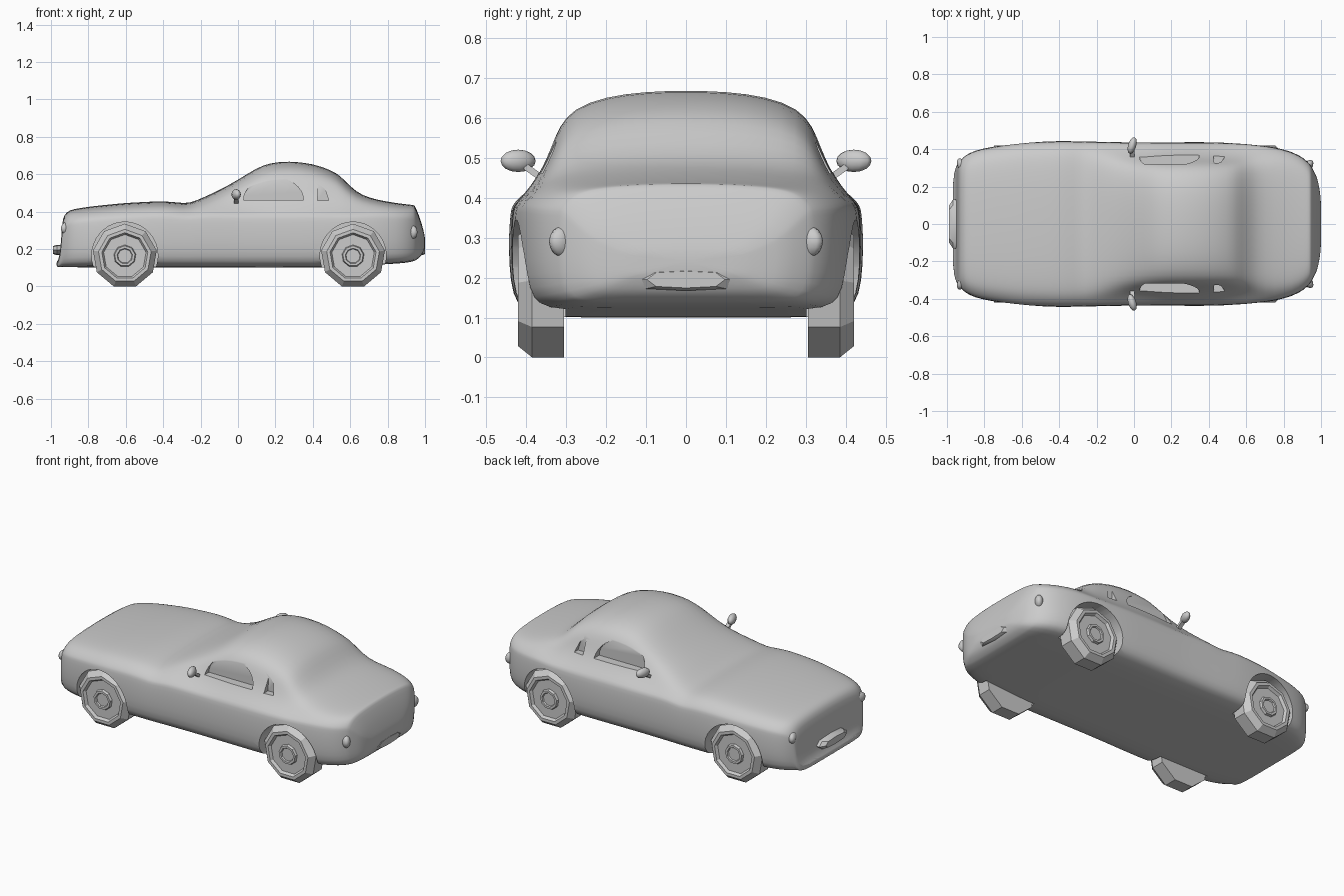
import bpy, bmesh, math
from mathutils import Matrix

if "Cube" in bpy.data.objects:
    bpy.data.objects.remove(bpy.data.objects["Cube"])


def lerp_keys(keys, x):
    if x <= keys[0][0]:
        return keys[0][1]
    for (x0, a), (x1, b) in zip(keys, keys[1:]):
        if x <= x1:
            return a + (b - a) * (x - x0) / (x1 - x0)
    return keys[-1][1]


def make(name, rings, smooth=True):
    """Loft closed rings of points, cap both ends."""
    bm = bmesh.new()
    vr = [[bm.verts.new(p) for p in r] for r in rings]
    n = len(vr[0])
    for a, b in zip(vr, vr[1:]):
        for i in range(n):
            j = (i + 1) % n
            bm.faces.new((a[i], a[j], b[j], b[i]))
    bm.faces.new(vr[0])
    bm.faces.new(vr[-1])
    bmesh.ops.recalc_face_normals(bm, faces=bm.faces)
    me = bpy.data.meshes.new(name)
    bm.to_mesh(me)
    bm.free()
    ob = bpy.data.objects.new(name, me)
    bpy.context.collection.objects.link(ob)
    if smooth:
        shade(ob)
    return ob


def shade(ob, angle=35):
    bpy.ops.object.select_all(action='DESELECT')
    ob.select_set(True)
    bpy.context.view_layer.objects.active = ob
    bpy.ops.object.shade_smooth_by_angle(angle=math.radians(angle))


def apply(ob, kind, **props):
    bpy.context.view_layer.objects.active = ob
    m = ob.modifiers.new(kind.title(), kind)
    for k, v in props.items():
        setattr(m, k, v)
    bpy.ops.object.modifier_apply(modifier=m.name)


def cut(ob, outline, y0, y1):
    """Cut a prism with an (x, z) outline from both sides of the body."""
    for s in (1, -1):
        c = make("cutter", [[(x, s * y, z) for x, z in outline] for y in (y0, y1)], False)
        c.hide_render = True
        apply(ob, 'BOOLEAN', object=c, operation='DIFFERENCE', solver='EXACT')
        bpy.data.objects.remove(c)


def arc(cx, cz, rx, rz, a0, a1, n):
    return [(cx + rx * math.cos(math.radians(a0 + (a1 - a0) * i / n)),
             cz + rz * math.sin(math.radians(a0 + (a1 - a0) * i / n))) for i in range(n + 1)]


# Body: half width, underside, top line and cabin blend along the length
WIDTH = [(-.972, .25), (-.95, .31), (-.935, .335), (-.9, .37), (-.83, .402), (-.6, .436), (-.4, .444),
         (0, .436), (.4, .438), (.6, .43), (.75, .412), (.86, .383), (.92, .345), (.96, .295),
         (.985, .23), (1, .13)]
BOTTOM = [(-.975, .103), (.5, .1), (.8, .12), (.9, .125), (.96, .142), (.985, .17), (1, .21)]
TOP = [(-.975, .13), (-.95, .15), (-.942, .34), (-.93, .385), (-.9, .41), (-.8, .427), (-.6, .447),
       (-.4, .457), (-.26, .443), (-.1, .515), (0, .57), (.1, .635), (.16, .66), (.27, .672),
       (.4, .658), (.5, .622), (.55, .59), (.6, .535), (.66, .487), (.75, .462), (.85, .445),
       (.945, .435), (.97, .375), (.99, .31), (1, .26)]
CABIN = [(-.28, 0), (-.1, .5), (.04, 1), (.52, 1), (.6, .75), (.68, .3), (.78, 0)]
LOWER = [(0, 0), (.4, 0), (.78, 0), (.92, .05), (.98, .2), (1, .5), (1, .8), (.99, 1)]
ROOF = [(.975, .05), (.885, .2), (.816, .37), (.77, .53), (.724, .7), (.644, .85), (.46, .95), (.23, .992), (0, 1)]
DECK = [(.98, .15), (.95, .35), (.9, .55), (.84, .7), (.76, .8), (.65, .88), (.46, .95), (.23, .99), (0, 1)]


def section(x):
    w, zb, zt, c = (lerp_keys(k, x) for k in (WIDTH, BOTTOM, TOP, CABIN))
    zs = min(.37, zb + .75 * (zt - zb))
    half = [(y * w, zb + f * (zs - zb)) for y, f in LOWER]
    for (y0, f0), (y1, f1) in zip(DECK, ROOF):
        half.append(((y0 + (y1 - y0) * c) * w, zs + (f0 + (f1 - f0) * c) * (zt - zs)))
    return [(x, y, z) for y, z in half] + [(x, -y, z) for y, z in half[-2:0:-1]]


stations = [-.972, -.95, -.942, -.93, -.9, -.85, -.78, -.69, -.6, -.5, -.4, -.32, -.26, -.18, -.1, 0, .1,
            .17, .27, .4, .5, .55, .6, .66, .75, .85, .91, .94, .947, .97, .985, .995, 1]
body = make("body", [section(x) for x in stations], False)
apply(body, 'SUBSURF', levels=1)

# Wheel arches and side window recesses
AXLES = (-.605, .615)
for x in AXLES:
    cut(body, arc(x, .165, .177, .18, 0, 350, 35), .302, .6)
cut(body, arc(.19, .462, .16, .122, 0, 180, 16), .317, .6)
cut(body, [(.425, .46), (.485, .46), (.465, .52), (.43, .55)], .325, .6)
shade(body)

# Nine-sided wheels
TYRE = [(.305, .173), (.385, .173), (.42, .143), (.42, .125), (.404, .115), (.404, .06), (.418, .055),
        (.418, .042), (.41, .038)]
for x, end in zip(AXLES, ("front", "rear")):
    for s, side in ((1, "left"), (-1, "right")):
        rings = []
        for y, r in TYRE:
            angs = [math.radians(20 + 40 * k) for k in range(9)]
            rings.append([(x + r * math.sin(a), s * y, .1626 - r * math.cos(a)) for a in angs])
        make(f"{end}_{side}_wheel", rings, False)

# Number plate mounts: rounded elongated bars
for name, x, d in (("front_plate", -.935, -.055), ("rear_plate", .965, .035)):
    rings = []
    for f, k in ((0, 1), (.6, 1), (1, .75)):
        shape = [(-.13, 0), (-.1, .023), (0, .028), (.1, .023), (.13, 0), (.1, -.023), (0, -.028), (-.1, -.023)]
        rings.append([(x + d * f, y * k, .195 + z * k) for y, z in shape])
    make(name, rings)


def ellipsoid(name, loc, size, rot=0):
    bm = bmesh.new()
    bmesh.ops.create_uvsphere(bm, u_segments=12, v_segments=8, radius=1)
    bm.transform(Matrix.Translation(loc) @ Matrix.Rotation(rot, 4, 'Z') @ Matrix.Diagonal((*size, 1)))
    me = bpy.data.meshes.new(name)
    bm.to_mesh(me)
    bm.free()
    ob = bpy.data.objects.new(name, me)
    bpy.context.collection.objects.link(ob)
    shade(ob, 60)


# Door mirrors with stalks, and lamps
for s, side in ((1, "left"), (-1, "right")):
    ellipsoid(f"{side}_mirror", (-.01, s * .42, .492), (.022, .046, .028), -s * .3)
    make(f"{side}_mirror_stalk", [[(x + a, s * y, z + b) for a, b in ((-.012, -.01), (.012, -.01), (.012, .01), (-.012, .01))]
                                  for x, y, z in ((-.01, .355, .445), (-.01, .405, .48))])
    ellipsoid(f"{side}_tail_lamp", (.925, s * .305, .29), (.025, .045, .04), s * -.7)
    ellipsoid(f"{side}_head_lamp", (-.915, s * .305, .31), (.025, .05, .035), s * .5)
